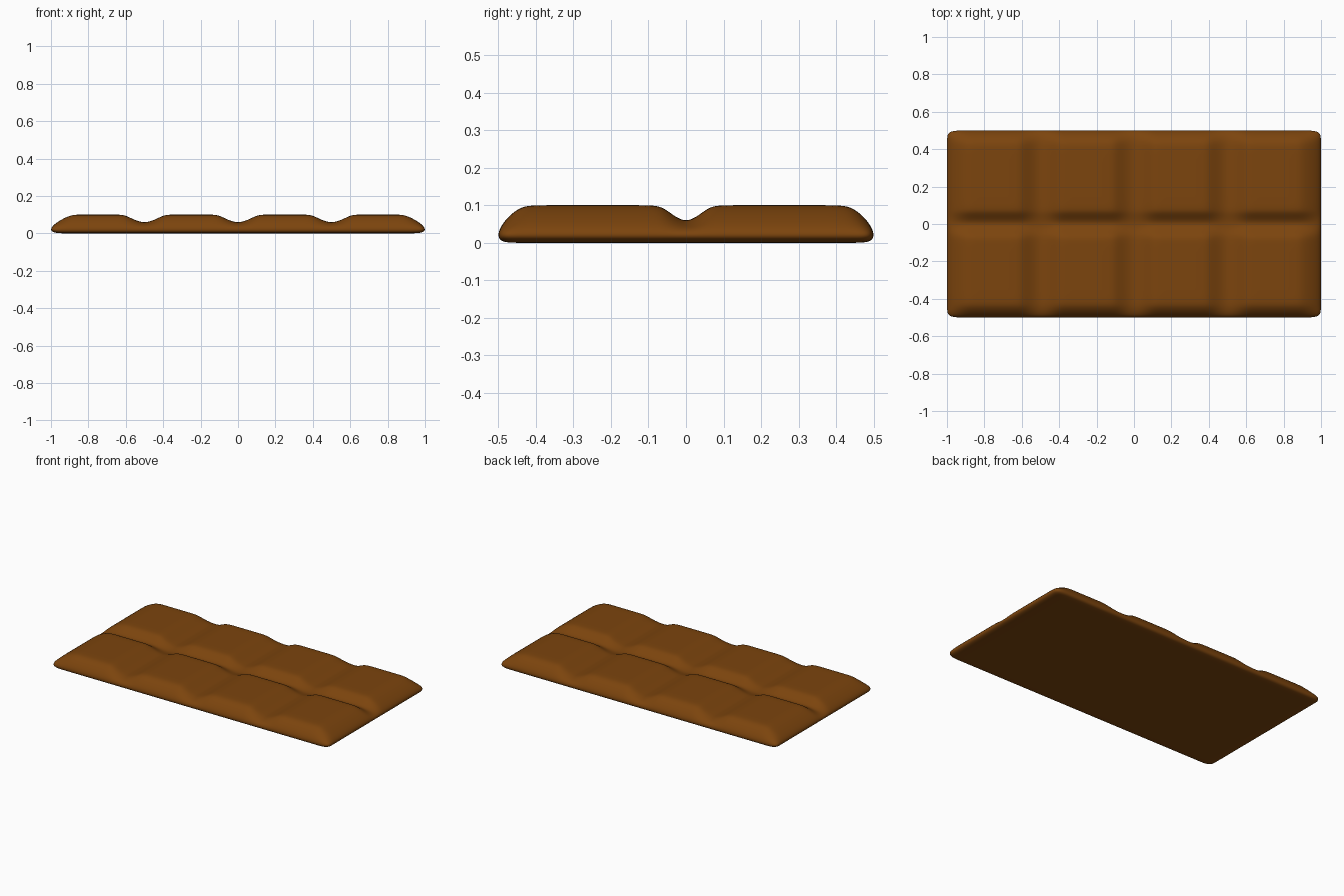
import bpy, bmesh

if "Cube" in bpy.data.objects:
    bpy.data.objects.remove(bpy.data.objects["Cube"])

LOW, TOP = 0.04, 0.10   # cage heights of grooves and of raised squares


def grid_lines(size, count, half, near, far, rim_near, rim_far):
    """Cage lines along one axis: (position, is_raised)."""
    lines = []
    pitch = size / count
    for i in range(count + 1):
        c = -size / 2 + i * pitch
        if i == 0:
            lines += [(-half, False), (c + rim_near, True), (c + rim_far, True)]
        elif i == count:
            lines += [(c - rim_far, True), (c - rim_near, True), (half, False)]
        else:
            lines += [(c - far, True), (c - near, True), (c, False),
                      (c + near, True), (c + far, True)]
    return lines


xs = grid_lines(2.0, 4, 1.003, 0.10, 0.145, 0.10, 0.15)
ys = grid_lines(1.0, 2, 0.502, 0.06, 0.105, 0.055, 0.11)

# Chocolate slab cage: embossed top sheet, flat bottom sheet, joined by a rim
bm = bmesh.new()
top = [[bm.verts.new((x, y, TOP if rx and ry else LOW)) for y, ry in ys] for x, rx in xs]
bot = [[bm.verts.new((x, y, 0)) for y, _ in ys] for x, _ in xs]
for sheet in (top, bot):
    for i in range(len(xs) - 1):
        for j in range(len(ys) - 1):
            bm.faces.new((sheet[i][j], sheet[i + 1][j], sheet[i + 1][j + 1], sheet[i][j + 1]))
for i in range(len(xs) - 1):
    for j in (0, -1):
        bm.faces.new((bot[i][j], bot[i + 1][j], top[i + 1][j], top[i][j]))
for j in range(len(ys) - 1):
    for i in (0, -1):
        bm.faces.new((bot[i][j], bot[i][j + 1], top[i][j + 1], top[i][j]))
bmesh.ops.recalc_face_normals(bm, faces=bm.faces)
for f in bm.faces:
    f.smooth = True

mesh = bpy.data.meshes.new("chocolate_bar")
bm.to_mesh(mesh)
bm.free()
bar = bpy.data.objects.new("chocolate_bar", mesh)
bpy.context.collection.objects.link(bar)

# Rounded, moulded surface
sub = bar.modifiers.new("smooth", 'SUBSURF')
sub.levels = sub.render_levels = 3

# Chocolate colour
mat = bpy.data.materials.new("chocolate")
mat.diffuse_color = (0.20, 0.058, 0.004, 1)
mat.use_nodes = True
mat.node_tree.nodes["Principled BSDF"].inputs["Base Color"].default_value = mat.diffuse_color
mesh.materials.append(mat)
